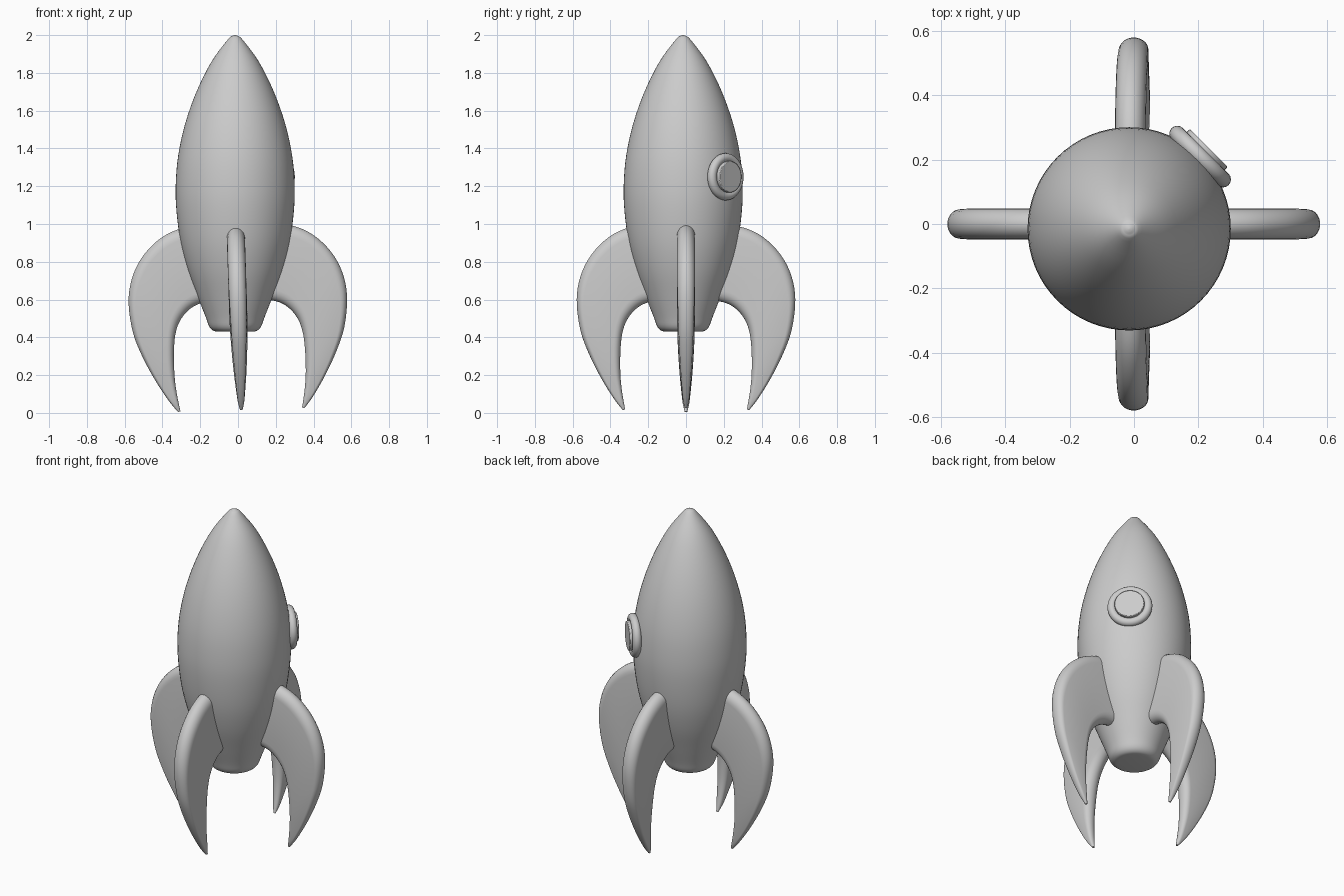
import bpy
from math import sin, cos, pi, radians
from mathutils import Vector, Matrix

if "Cube" in bpy.data.objects:
    bpy.data.objects.remove(bpy.data.objects["Cube"])


def smooth_path(pts, steps):
    """Catmull-Rom interpolation through tuples of any length."""
    out = []
    for i in range(len(pts) - 1):
        quad = (pts[max(i - 1, 0)], pts[i], pts[i + 1], pts[min(i + 2, len(pts) - 1)])
        for s in range(steps):
            t = s / steps
            out.append([0.5 * (2 * b + (c - a) * t + (2 * a - 5 * b + 4 * c - d) * t * t
                        + (3 * b - a - 3 * c + d) * t ** 3) for a, b, c, d in zip(*quad)])
    return out + [list(pts[-1])]


def finish(obj, name, angle=40):
    obj.name = name
    bpy.ops.object.select_all(action='DESELECT')
    obj.select_set(True)
    bpy.context.view_layer.objects.active = obj
    bpy.ops.object.shade_smooth_by_angle(angle=radians(angle))


def loft(name, rings, matrix):
    """Skin closed rings of equal size and cap both ends."""
    n = len(rings[0])
    verts = [p for r in rings for p in r]
    faces = [(i * n + j, i * n + (j + 1) % n, (i + 1) * n + (j + 1) % n, (i + 1) * n + j)
             for i in range(len(rings) - 1) for j in range(n)]
    faces += [tuple(range(n))[::-1], tuple(range(len(verts) - n, len(verts)))]
    mesh = bpy.data.meshes.new(name)
    mesh.from_pydata(verts, [], faces)
    mesh.transform(matrix)
    obj = bpy.data.objects.new(name, mesh)
    bpy.context.collection.objects.link(obj)
    finish(obj, name)


# Body: turned profile of (radius, z)
profile = [(0.09, 0.43), (0.115, 0.435), (0.137, 0.457), (0.157, 0.51), (0.2, 0.62),
           (0.25, 0.755), (0.288, 0.9), (0.31, 1.06), (0.315, 1.2), (0.302, 1.36),
           (0.265, 1.53), (0.205, 1.7), (0.125, 1.86), (0.04, 1.975), (0.016, 1.995), (0.002, 2.0)]
rings = [[(r * cos(2 * pi * k / 64), r * sin(2 * pi * k / 64), z) for k in range(64)]
         for r, z in smooth_path(profile, 4)]
loft("body", rings, Matrix.Translation((-0.015, -0.015, 0)))

# Fins: stations of (outer r, outer z, inner r, inner z, half thickness)
stations = [(0.2, 1.0, 0.1, 0.6, 0.048), (0.31, 0.98, 0.2, 0.585, 0.048),
            (0.41, 0.93, 0.265, 0.55, 0.048), (0.5, 0.84, 0.313, 0.49, 0.048),
            (0.557, 0.73, 0.337, 0.42, 0.047), (0.579, 0.6, 0.346, 0.34, 0.044),
            (0.56, 0.44, 0.348, 0.26, 0.039), (0.513, 0.31, 0.346, 0.185, 0.033),
            (0.45, 0.185, 0.338, 0.11, 0.025), (0.382, 0.075, 0.328, 0.05, 0.017),
            (0.335, 0.015, 0.322, 0.018, 0.007)]


def fin_ring(ro, zo, ri, zi, t):
    outer, inner = Vector((ro, 0, zo)), Vector((ri, 0, zi))
    mid, half = (outer + inner) / 2, (outer - inner).length / 2
    axis = (outer - inner).normalized()
    cap = min(1.2 * t, half)          # rounded edge depth
    ring = []
    for k in range(24):
        a = -pi / 2 + pi * (k % 12) / 11
        side = 1 if k < 12 else -1
        ring.append(mid + axis * side * (half - cap + cap * cos(a)) + Vector((0, side * t * sin(a), 0)))
    return ring


fin_rings = [fin_ring(*s) for s in smooth_path(stations, 4)]
pivot = Matrix.Translation((0, 0, 0.57))
tilt = pivot @ Matrix.Rotation(radians(-1.8), 4, 'Y') @ pivot.inverted()
for i, name in enumerate(("right", "back", "left", "front")):
    loft(name + "_fin", fin_rings, tilt @ Matrix.Rotation(i * pi / 2, 4, 'Z'))

# Porthole facing back right
face = Vector((1, 1, 0)).normalized()
rot = face.to_track_quat('Z', 'Y').to_euler()
spot = Vector((-0.002, 0.002, 1.25))
bpy.ops.mesh.primitive_torus_add(major_radius=0.1, minor_radius=0.025, major_segments=48,
                                 minor_segments=16, location=spot + face * 0.293, rotation=rot)
finish(bpy.context.object, "porthole_rim")
bpy.ops.mesh.primitive_cylinder_add(vertices=48, radius=0.083, depth=0.1,
                                    location=spot + face * 0.281, rotation=rot)
glass = bpy.context.object
bevel = glass.modifiers.new("bevel", 'BEVEL')
bevel.width, bevel.segments = 0.004, 2
finish(glass, "porthole_glass")
